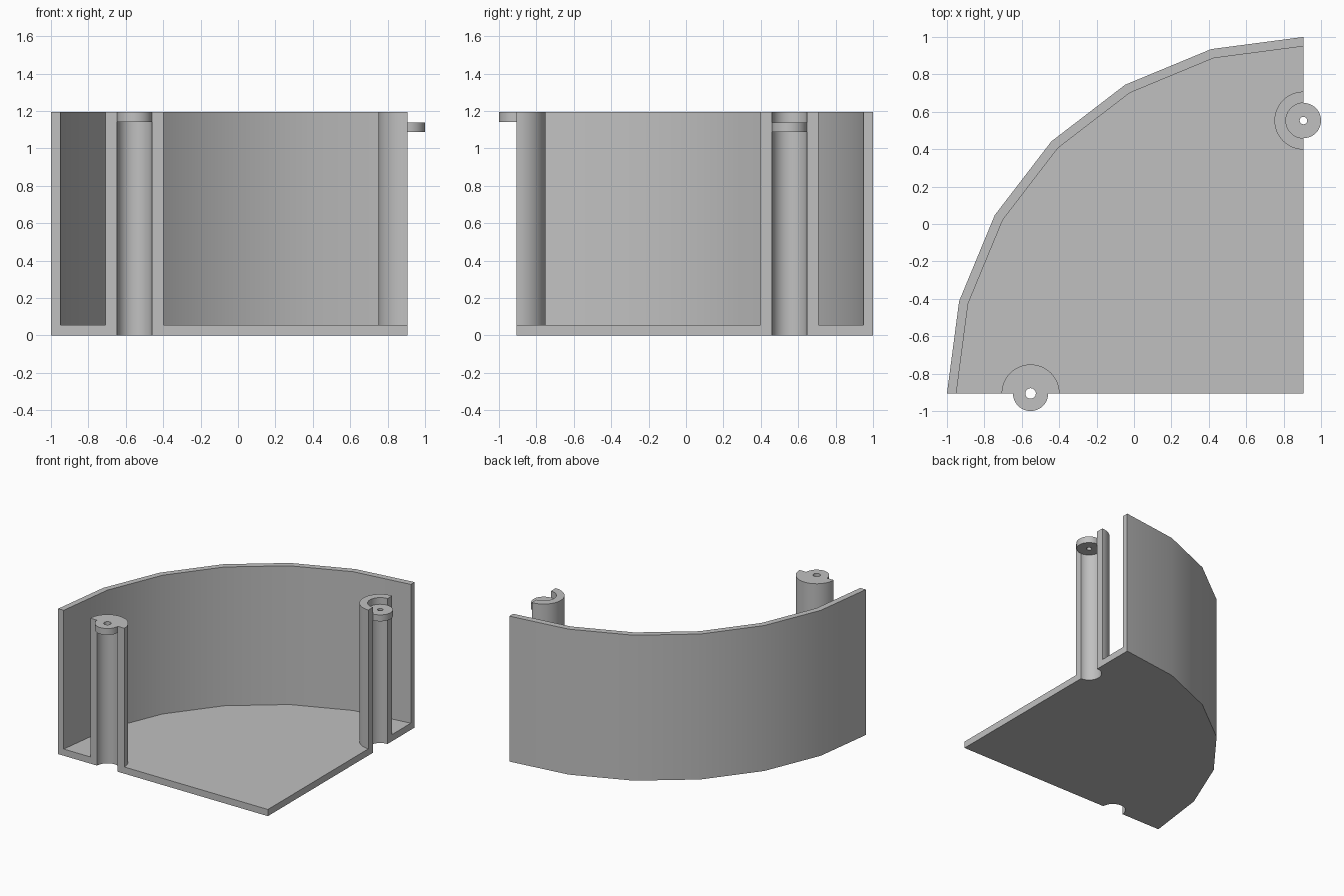
import bpy
import bmesh
from math import cos, sin, radians

cube = bpy.data.objects.get("Cube")
if cube:
    bpy.data.objects.remove(cube, do_unlink=True)

HEIGHT = 1.195
FLOOR = 0.055
EDGE = 0.906        # straight sides lie at x = EDGE and y = -EDGE
POST = 0.553        # distance of the posts from the middle of the sides
BORE = 0.094
POST_R = 0.155
OUTER_R = 1 + EDGE
INNER_R = OUTER_R - 0.05
CORNER = (EDGE, -EDGE)

grey = bpy.data.materials.new("plain grey")
grey.use_nodes = True
colour = (0.53, 0.53, 0.53, 1)
grey.diffuse_color = colour
grey.node_tree.nodes["Principled BSDF"].inputs["Base Color"].default_value = colour


def arc(centre, r, start, end, steps):
    angles = [radians(start + (end - start) * i / steps) for i in range(steps + 1)]
    return [(centre[0] + r * cos(a), centre[1] + r * sin(a)) for a in angles]


def finish(name, bm):
    bmesh.ops.recalc_face_normals(bm, faces=bm.faces)
    mesh = bpy.data.meshes.new(name)
    bm.to_mesh(mesh)
    bm.free()
    mesh.materials.append(grey)
    obj = bpy.data.objects.new(name, mesh)
    bpy.context.collection.objects.link(obj)
    bpy.ops.object.select_all(action='DESELECT')
    obj.select_set(True)
    bpy.context.view_layer.objects.active = obj
    bpy.ops.object.shade_smooth_by_angle()
    return obj


def prism(name, outline, z0, z1):
    bm = bmesh.new()
    low = [bm.verts.new((x, y, z0)) for x, y in outline]
    high = [bm.verts.new((x, y, z1)) for x, y in outline]
    bm.faces.new(low)
    bm.faces.new(high)
    for i in range(len(low)):
        j = (i + 1) % len(low)
        bm.faces.new((low[i], low[j], high[j], high[i]))
    return finish(name, bm)


def band(name, centre, r_in, r_out, start, end, steps, z0, z1):
    """Thick curved strip; a full turn makes a closed ring."""
    bm = bmesh.new()
    closed = abs(end - start) == 360
    pairs = list(zip(arc(centre, r_in, start, end, steps),
                     arc(centre, r_out, start, end, steps)))
    if closed:
        pairs.pop()
    rings = [[bm.verts.new((*p, z)) for p, z in ((a, z0), (b, z0), (b, z1), (a, z1))]
             for a, b in pairs]
    for i in range(steps):
        s, t = rings[i], rings[(i + 1) % len(rings)]
        for k in range(4):
            n = (k + 1) % 4
            bm.faces.new((s[k], s[n], t[n], t[k]))
    if not closed:
        bm.faces.new(rings[0])
        bm.faces.new(rings[-1])
    return finish(name, bm)


# Floor, notched where the two post channels pass through
front_post = (-POST, -EDGE)
side_post = (EDGE, POST)
outline = [CORNER]
outline += arc(side_post, BORE, 270, 90, 24)
outline += arc(CORNER, INNER_R, 90, 180, 6)
outline += arc(front_post, BORE, 180, 0, 24)
prism("floor", outline, 0, FLOOR)

# Faceted quarter-round wall
band("curved_wall", CORNER, INNER_R, OUTER_R, 90, 180, 6, 0, HEIGHT)

# Half-round channel posts, each with a pierced hinge lug
for name, centre, start, lug_top, hole in (
        ("front", front_post, 0, HEIGHT, 0.028),
        ("side", side_post, 90, HEIGHT - FLOOR, 0.02)):
    band(name + "_post", centre, BORE, POST_R, start, start + 180, 24, FLOOR, HEIGHT)
    band(name + "_hinge_lug", centre, hole, BORE, start, start + 360, 48,
         lug_top - 0.053, lug_top)
